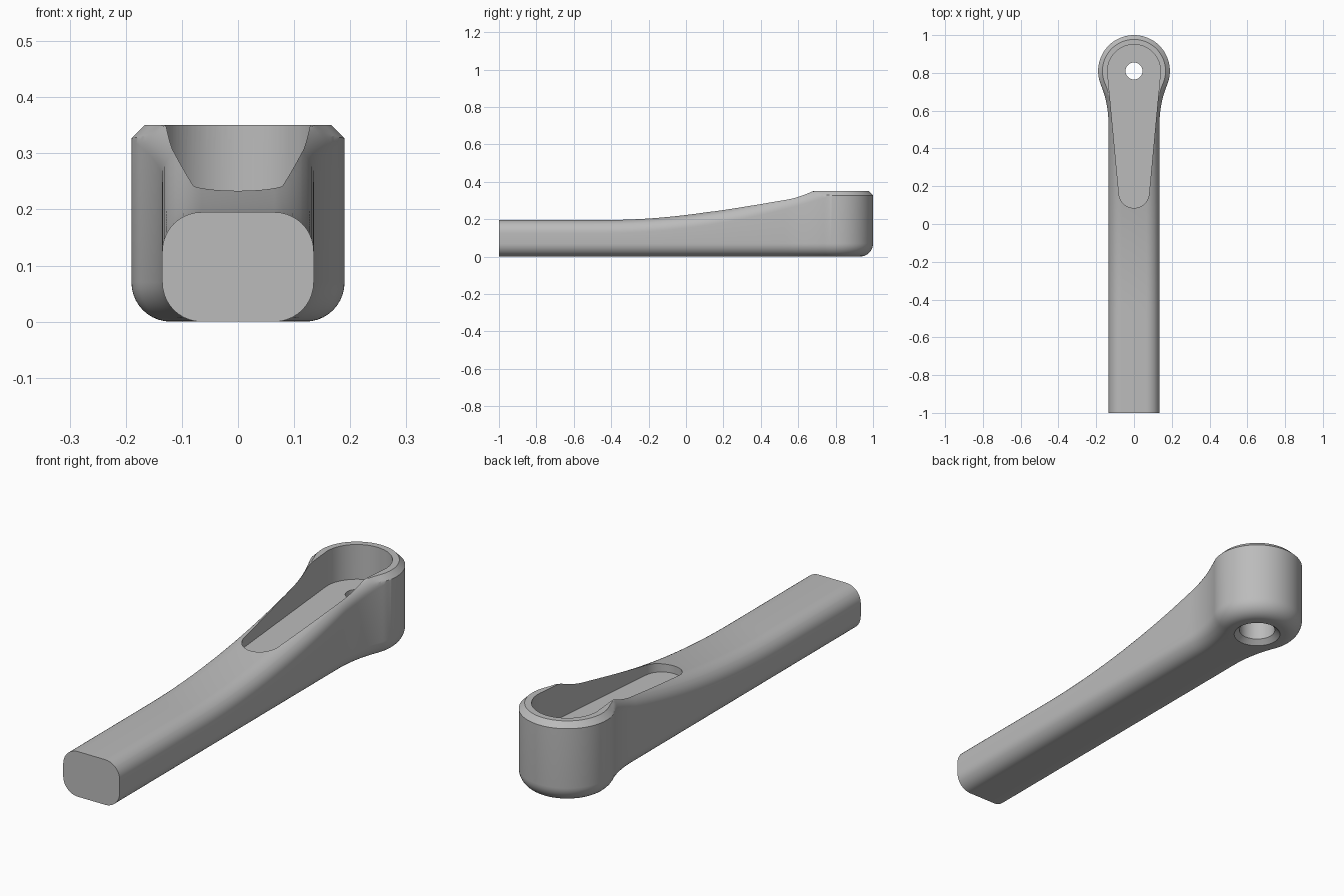
import bpy, bmesh
from math import sin, cos, pi, radians, sqrt, acos, atan2

cube = bpy.data.objects.get("Cube")
if cube:
    bpy.data.objects.remove(cube, do_unlink=True)

HALF_W, FILLET, TOP, CHAMFER = 0.135, 0.07, 0.35, 0.023
HEAD_Y, HEAD_R = 0.81, 0.19
FLARE_Y = 0.53

grey = bpy.data.materials.new("plain grey")
grey.use_nodes = True
colour = (0.5, 0.5, 0.5, 1)
grey.diffuse_color = colour
grey.node_tree.nodes["Principled BSDF"].inputs["Base Color"].default_value = colour


def make_object(name, bm):
    bmesh.ops.recalc_face_normals(bm, faces=bm.faces)
    mesh = bpy.data.meshes.new(name)
    bm.to_mesh(mesh)
    bm.free()
    obj = bpy.data.objects.new(name, mesh)
    mesh.materials.append(grey)
    bpy.context.collection.objects.link(obj)
    return obj


def half_outline():
    """Right-hand plan outline as (x, y, normal x, normal y), end to tip."""
    pts = [(HALF_W, -1 + (FLARE_Y + 1) * i / 40, 1, 0) for i in range(40)]
    # concave flare, tangent to both the shank and the round head
    dy = HEAD_Y - FLARE_Y
    rho = (HALF_W**2 + dy**2 - HEAD_R**2) / (2 * (HEAD_R - HALF_W))
    sweep = atan2(dy, HALF_W + rho)
    for i in range(20):
        a = sweep * i / 20
        pts.append((HALF_W + rho - rho * cos(a), FLARE_Y + rho * sin(a), cos(a), -sin(a)))
    for i in range(49):
        a = -sweep + (pi / 2 + sweep) * i / 48
        pts.append((HEAD_R * cos(a), HEAD_Y + HEAD_R * sin(a), cos(a), sin(a)))
    return pts


def top_height(y, inset):
    """Rising back with rounded shoulders, cut by the flat top and its chamfer."""
    back = 0.195 + max(0, y + 0.45) ** 2 / 7.5
    shoulder = FILLET - sqrt(max(0, FILLET**2 - (FILLET - inset) ** 2))
    return min(back - shoulder, TOP, TOP - CHAMFER + inset)


# Lever body: a rounded section swept around the plan outline
right = half_outline()
outline = right + [(-x, y, -nx, ny) for x, y, nx, ny in reversed(right[:-1])]
angles = [radians(a) for a in range(0, 91, 9)]
top_angles = sorted(angles + [acos(1 - CHAMFER / FILLET)])

bm = bmesh.new()
columns = []
for x, y, nx, ny in outline:
    col = []
    for a in angles:
        d = FILLET * (1 - sin(a))
        col.append(bm.verts.new((x - nx * d, y - ny * d, FILLET * (1 - cos(a)))))
    for a in top_angles:
        d = FILLET * (1 - cos(a))
        px, py = x - nx * d, y - ny * d
        col.append(bm.verts.new((px, py, top_height(py, d))))
    columns.append(col)
for c, d in zip(columns, columns[1:]):
    for j in range(len(c) - 1):
        bm.faces.new((c[j], d[j], d[j + 1], c[j + 1]))
# Bottom and top strips from side to side, then the flat end
mid = len(right) - 1
for j in (0, -1):
    for i in range(mid):
        a, b = columns[i][j], columns[i + 1][j]
        c, d = columns[-2 - i][j], columns[-1 - i][j]
        bm.faces.new((a, b, d) if b is c else (a, b, c, d))
bm.faces.new(columns[0] + columns[-1][::-1])
body = make_object("lever_body", bm)


def pocket_cutter(floor, small_y, small_r, big_r):
    """Tapered slot with round ends."""
    bm = bmesh.new()
    lean = acos((big_r - small_r) / (HEAD_Y - small_y))
    start = lean - pi / 2
    pts = []
    for i in range(49):
        a = -(pi / 2 - lean) + (pi + 2 * (pi / 2 - lean)) * i / 48
        pts.append((big_r * cos(a), HEAD_Y + big_r * sin(a)))
    for i in range(33):
        a = pi - start + (pi + 2 * start) * i / 32
        pts.append((small_r * cos(a), small_y + small_r * sin(a)))
    face = bm.faces.new([bm.verts.new((x, y, floor)) for x, y in pts])
    top = bmesh.ops.extrude_face_region(bm, geom=[face])["geom"]
    for v in top:
        if isinstance(v, bmesh.types.BMVert):
            v.co.z = 0.6
    return make_object("pocket_cutter", bm)


def bore_cutter(profile, sides=64):
    """Stepped bore turned around the head axis from (radius, z) pairs."""
    bm = bmesh.new()
    rings = [[bm.verts.new((r * cos(2 * pi * i / sides), HEAD_Y + r * sin(2 * pi * i / sides), z))
              for i in range(sides)] for r, z in profile]
    for a, b in zip(rings, rings[1:]):
        for i in range(sides):
            k = (i + 1) % sides
            bm.faces.new((a[i], a[k], b[k], b[i]))
    bm.faces.new(rings[0])
    bm.faces.new(rings[-1])
    return make_object("bore_cutter", bm)


# Cut the pocket and the stepped hole with its countersunk mouth
cutters = [
    pocket_cutter(0.2, 0.165, 0.08, 0.14),
    bore_cutter([(0.119, -0.02), (0.075, 0.02), (0.075, 0.12), (0.045, 0.12), (0.045, 0.5)]),
]
bpy.ops.object.select_all(action="DESELECT")
bpy.context.view_layer.objects.active = body
body.select_set(True)
for cutter in cutters:
    cutter.hide_render = True
    mod = body.modifiers.new("cut", "BOOLEAN")
    mod.operation, mod.solver, mod.object = "DIFFERENCE", "EXACT", cutter
    bpy.ops.object.modifier_apply(modifier=mod.name)
    bpy.data.objects.remove(cutter, do_unlink=True)

bpy.ops.object.shade_smooth_by_angle(angle=radians(25))
